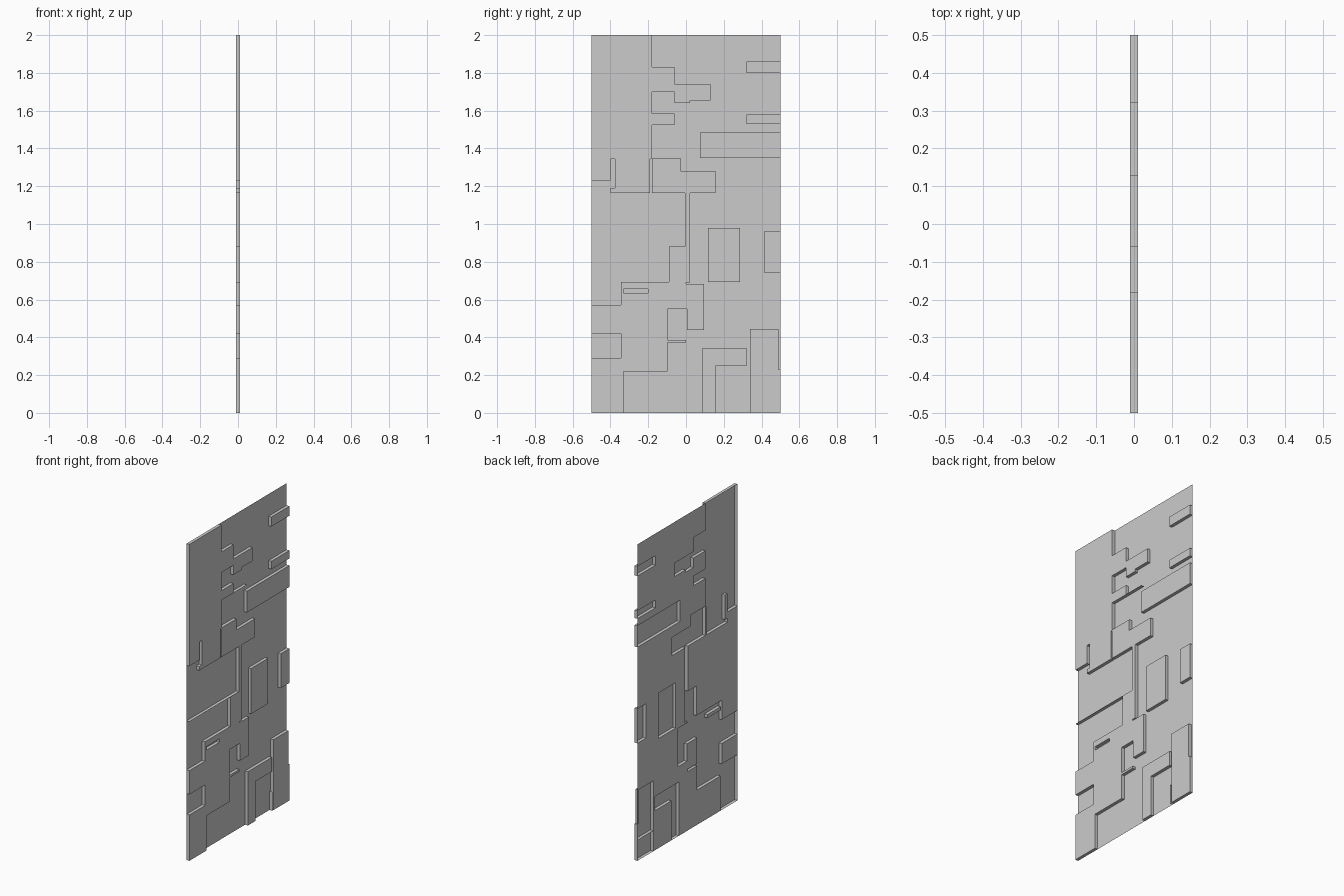
import bpy, bmesh

if "Cube" in bpy.data.objects:
    bpy.data.objects.remove(bpy.data.objects["Cube"])

LOW, HIGH = -0.01, 0.01        # the two relief levels (x)


def rect(y0, y1, z0, z1):
    return [(y0, z0), (y1, z0), (y1, z1), (y0, z1)]


# Upper left raised plate, outline in (y, z)
upper_plate = [(-.5, 2), (-.18, 2), (-.18, 1.83), (-.06, 1.83), (-.06, 1.74),
               (.13, 1.74), (.13, 1.655), (.02, 1.655), (.02, 1.64), (-.06, 1.64),
               (-.06, 1.70), (-.18, 1.70), (-.18, 1.585), (-.06, 1.585),
               (-.06, 1.525), (-.18, 1.525), (-.18, 1.345), (-.19, 1.345),
               (-.19, 1.165), (-.4, 1.165), (-.4, 1.19), (-.375, 1.19),
               (-.375, 1.345), (-.4, 1.345), (-.4, 1.23), (-.5, 1.23)]

# Stepped central plate running down to the lower left
stepped_plate = [(-.18, 1.35), (-.03, 1.35), (-.03, 1.28), (.155, 1.28), (.155, 1.165),
                 (.022, 1.165), (.022, .69), (0, .69), (0, .682), (.095, .682),
                 (.095, .44), (.005, .44), (.005, .55), (-.097, .55), (-.097, .387),
                 (0, .387), (0, .373), (-.097, .373), (-.097, .22), (-.33, .22),
                 (-.33, 0), (-.5, 0), (-.5, .29), (-.343, .29), (-.343, .42),
                 (-.5, .42), (-.5, .57), (-.343, .57), (-.343, .693), (-.09, .693),
                 (-.09, .88), (-.005, .88), (-.005, 1.165), (-.18, 1.165)]

lower_bracket = [(.085, 0), (.16, 0), (.16, .25), (.323, .25), (.323, .34), (.085, .34)]
corner_plate = [(.34, 0), (.5, 0), (.5, .23), (.49, .23), (.49, .445), (.34, .445)]

outlines = [upper_plate, stepped_plate, lower_bracket, corner_plate,
            rect(-.33, -.2, .635, .657),       # slot cut into the stepped plate
            rect(.32, .5, 1.80, 1.86), rect(.32, .5, 1.53, 1.58),
            rect(.075, .5, 1.35, 1.485), rect(.413, .5, .743, .96),
            rect(.117, .287, .693, .98)]


def raised(y, z):
    """Even-odd test over all outlines."""
    inside = False
    for pts in outlines:
        for (ya, za), (yb, zb) in zip(pts, pts[1:] + pts[:1]):
            if (za > z) != (zb > z) and y < ya + (z - za) * (yb - ya) / (zb - za):
                inside = not inside
    return inside


def finish(bm, name):
    bmesh.ops.remove_doubles(bm, verts=bm.verts, dist=1e-5)
    mesh = bpy.data.meshes.new(name)
    bm.to_mesh(mesh)
    bm.free()
    bpy.context.collection.objects.link(bpy.data.objects.new(name, mesh))


def quad(bm, *pts):
    bm.faces.new([bm.verts.new(p) for p in pts])


# Relief sheet: cells at two levels joined by step walls
ys = sorted({p[0] for o in outlines for p in o} | {-.5, .5})
zs = sorted({p[1] for o in outlines for p in o} | {0, 2})
ny, nz = len(ys) - 1, len(zs) - 1
up = {(i, j): raised((ys[i] + ys[i + 1]) / 2, (zs[j] + zs[j + 1]) / 2)
      for i in range(ny) for j in range(nz)}

bm = bmesh.new()
for (i, j), high in up.items():
    y0, y1, z0, z1 = ys[i], ys[i + 1], zs[j], zs[j + 1]
    x = HIGH if high else LOW
    quad(bm, (x, y0, z0), (x, y1, z0), (x, y1, z1), (x, y0, z1))
    if not high:
        continue
    # Walls wherever a raised cell meets a low cell or the panel border
    for di, dj, a, b in ((-1, 0, (y0, z1), (y0, z0)), (1, 0, (y1, z0), (y1, z1)),
                         (0, -1, (y0, z0), (y1, z0)), (0, 1, (y1, z1), (y0, z1))):
        if not up.get((i + di, j + dj), False):
            quad(bm, (LOW, *a), (LOW, *b), (HIGH, *b), (HIGH, *a))
finish(bm, "relief_panel")

# Thin fins standing on or dividing the sheet
bm = bmesh.new()
for a, b in (((-.5, .88), (-.09, .88)), ((-.06, 1.525), (.075, 1.525)),
             ((.34, .13), (.5, .13)), ((.328, 0), (.328, .12))):
    quad(bm, (LOW, *a), (LOW, *b), (HIGH, *b), (HIGH, *a))
finish(bm, "panel_fins")
